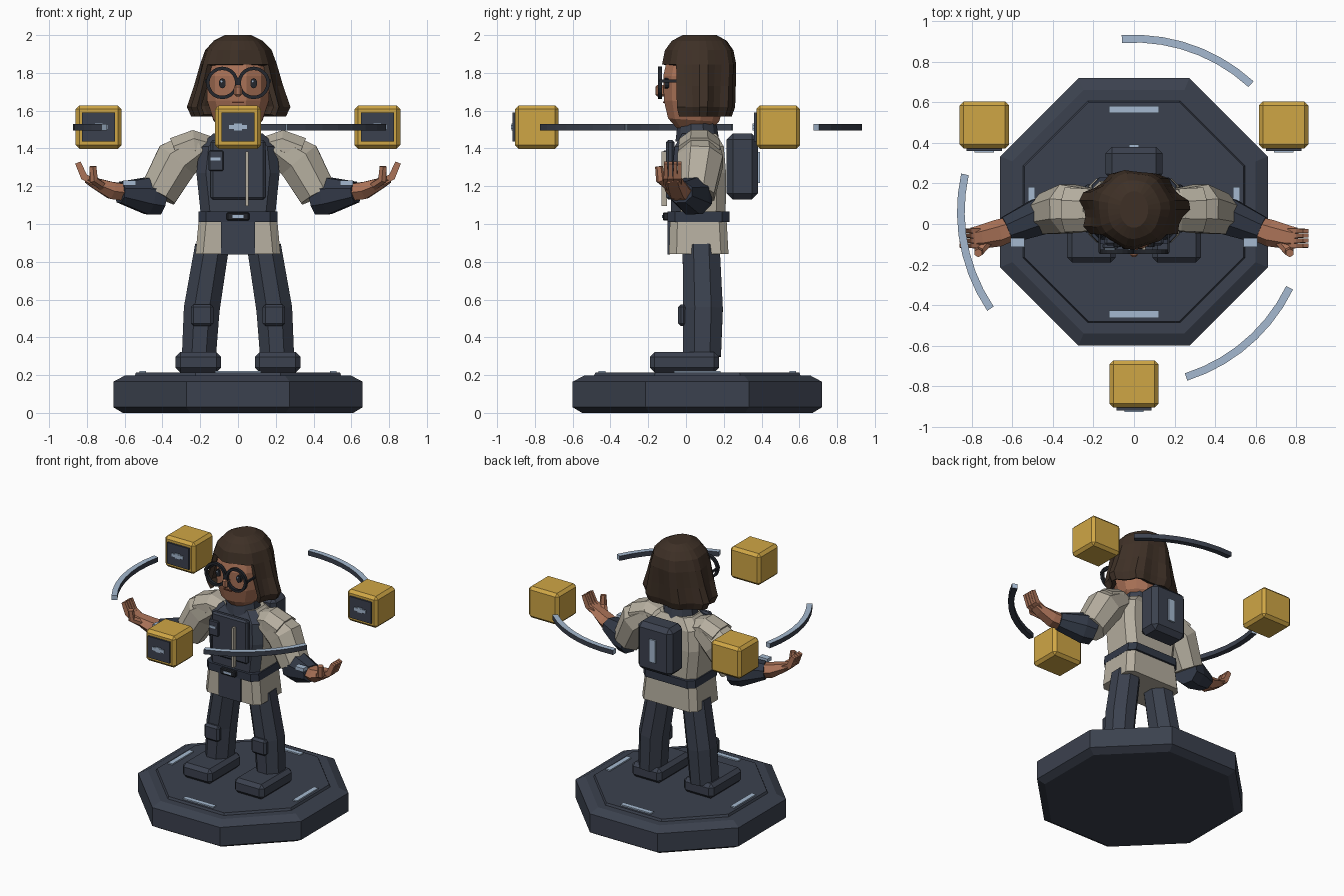
import bpy, bmesh, math
from mathutils import Vector

if "Cube" in bpy.data.objects:
    bpy.data.objects.remove(bpy.data.objects["Cube"])


def material(name, hex_colour):
    def lin(c):
        c /= 255
        return c / 12.92 if c <= 0.04045 else ((c + 0.055) / 1.055) ** 2.4
    m = bpy.data.materials.new(name)
    m.diffuse_color = tuple(lin(int(hex_colour[i:i + 2], 16)) for i in (0, 2, 4)) + (1,)
    m.use_nodes = True
    m.node_tree.nodes["Principled BSDF"].inputs["Base Color"].default_value = m.diffuse_color
    return m


NAVY = material("navy_cloth", "3B414E")
BELT = material("belt_blue", "323947")
BLACK = material("black", "23262C")
BEIGE = material("beige_cloth", "B5AE9F")
SKIN = material("skin", "AB7358")
HAIR = material("dark_brown_hair", "3E3026")
YELLOW = material("yellow", "CFA645")
LIGHT = material("pale_blue_light", "A5B9D0")
MOUTH = material("mouth_brown", "70402F")


def finish(name, bm, *mats):
    bmesh.ops.recalc_face_normals(bm, faces=bm.faces)
    me = bpy.data.meshes.new(name)
    bm.to_mesh(me)
    bm.free()
    for m in mats:
        me.materials.append(m)
    ob = bpy.data.objects.new(name, me)
    bpy.context.collection.objects.link(ob)
    return ob


def box(name, centre, size, mat, bevel=0):
    bm = bmesh.new()
    bmesh.ops.create_cube(bm, size=1)
    for v in bm.verts:
        v.co = Vector(centre) + Vector([a * b for a, b in zip(v.co, size)])
    if bevel:
        bmesh.ops.bevel(bm, geom=bm.edges[:], offset=bevel, segments=1, affect='EDGES')
    return finish(name, bm, mat)


def skin_rings(rings, caps=True):
    bm = bmesh.new()
    rows = [[bm.verts.new(p) for p in r] for r in rings]
    n = len(rows[0])
    for a, b in zip(rows, rows[1:]):
        for i in range(n):
            bm.faces.new((a[i], a[(i + 1) % n], b[(i + 1) % n], b[i]))
    if caps:
        bm.faces.new(rows[0])
        bm.faces.new(rows[-1])
    return bm


def tube(name, pts, radii, mat, sides=8):
    """Loft polygons along a path; each radius pair is (across, depth)."""
    pts = [Vector(p) for p in pts]
    rings = []
    k = 1 / math.cos(math.pi / sides)
    for i, p in enumerate(pts):
        t = (pts[min(i + 1, len(pts) - 1)] - pts[max(i - 1, 0)]).normalized()
        u = t.cross(Vector((0, 0, 1) if abs(t.y) > 0.9 else (0, 1, 0))).normalized()
        v = u.cross(t)
        ru, rv = radii[i]
        rings.append([p + k * (u * ru * math.cos(a) + v * rv * math.sin(a))
                      for a in [(j + 0.5) * 2 * math.pi / sides for j in range(sides)]])
    return finish(name, skin_rings(rings), mat)


def slab_ring(z, w, y0, y1, c):
    """Rectangle with cut corners at one height."""
    return [(-w + c, y0, z), (w - c, y0, z), (w, y0 + c, z), (w, y1 - c, z),
            (w - c, y1, z), (-w + c, y1, z), (-w, y1 - c, z), (-w, y0 + c, z)]


# Octagonal base, raised deck and its lights
CY = 0.06


def octagon(z, r):
    return [(r / math.cos(math.pi / 8) * math.cos((j + .5) * math.pi / 4),
             CY + r / math.cos(math.pi / 8) * math.sin((j + .5) * math.pi / 4), z) for j in range(8)]


finish("base", skin_rings([octagon(z, r) for z, r in
                           ((0, .61), (.03, .66), (.165, .66), (.197, .60))]), NAVY)
finish("base_deck", skin_rings([octagon(.19, .55), octagon(.213, .54)]), NAVY)
for s in (-1, 1):
    box("deck_light", (0, CY + s * .505, .214), (.245, .035, .016), LIGHT)
    box("deck_light", (s * .505, CY, .214), (.035, .245, .016), LIGHT)

# Coat skirt, belt and torso
finish("coat_skirt", skin_rings([slab_ring(.84, .225, -.09, .225, .04),
                                 slab_ring(1.02, .208, -.085, .215, .04)]), BEIGE)
box("skirt_front_panel", (0, -.091, .927), (.18, .012, .176), NAVY)
finish("belt", skin_rings([slab_ring(1.01, .21, -.098, .23, .04),
                           slab_ring(1.065, .208, -.098, .23, .04)]), BELT)
box("buckle", (0, -.108, 1.04), (.12, .03, .042), BLACK, .006)
box("buckle_light", (0, -.122, 1.04), (.06, .008, .016), LIGHT)
torso = finish("torso", skin_rings([slab_ring(1.06, .198, -.08, .21, .05),
                                    slab_ring(1.27, .22, -.075, .212, .05),
                                    slab_ring(1.41, .205, -.06, .2, .05),
                                    slab_ring(1.48, .13, -.02, .16, .04)]), BEIGE, NAVY)
for f in torso.data.polygons:
    f.material_index = 1 if f.normal.y < -.4 else 0
box("chest_plate", (0, -.083, 1.287), (.29, .044, .315), NAVY, .012)
box("chest_strap", (.048, -.116, 1.24), (.016, .03, .29), BEIGE)
box("chest_pocket", (-.116, -.108, 1.335), (.078, .026, .11), NAVY, .006)
box("pocket_light", (-.119, -.122, 1.345), (.052, .008, .016), LIGHT)
box("backpack", (0, .298, 1.305), (.28, .165, .35), NAVY, .032)
box("backpack_light", (0, .384, 1.3), (.05, .016, .165), LIGHT)
tube("collar", [(0, .06, 1.44), (0, .058, 1.53)], [(.125, .11), (.11, .098)], NAVY, 10)

# Limbs, mirrored left and right
for s in (-1, 1):
    tube("leg", [(s * .138, .08, .88), (s * .192, .09, .55), (s * .207, .085, .30)],
         [(.09, .098), (.095, .105), (.09, .1)], NAVY)
    box("knee_pad", (s * .19, -.02, .517), (.12, .045, .115), NAVY, .015)
    box("boot", (s * .21, -.008, .268), (.24, .365, .108), NAVY, .025)
    tube("shoulder_cap", [(s * .14, .07, 1.40), (s * .23, .07, 1.42), (s * .33, .07, 1.38)],
         [(.06, .08), (.078, .105), (.08, .11)], BEIGE)
    tube("sleeve", [(s * .2, .07, 1.42), (s * .325, .075, 1.335), (s * .425, .05, 1.155)],
         [(.09, .1), (.118, .12), (.1, .1)], BEIGE)
    tube("cuff", [(s * .4, .055, 1.135), (s * .47, .035, 1.15), (s * .625, -.03, 1.168)],
         [(.085, .085), (.1, .09), (.055, .068)], BELT)
    box("cuff_light", (s * .575, -.092, 1.218), (.07, .045, .026), LIGHT)
    tube("palm", [(s * .58, -.015, 1.165), (s * .67, -.045, 1.178), (s * .76, -.065, 1.217),
                  (s * .8, -.07, 1.237)],
         [(.045, .05), (.045, .058), (.028, .05), (.02, .045)], SKIN, 6)
    for y in (-.107, -.082, -.057, -.034):
        tube("finger", [(s * .765, y, 1.222), (s * .815, y, 1.25), (s * .848, y, 1.325)],
             [(.017, .011), (.019, .011), (.015, .01)], SKIN, 4)
    tube("thumb", [(s * .72, -.09, 1.2), (s * .765, -.135, 1.235), (s * .768, -.143, 1.305)],
         [(.022, .022), (.022, .022), (.018, .018)], SKIN, 6)

# Head and face
tube("head", [(0, .035, 1.50), (0, .04, 1.55), (0, .045, 1.65), (0, .045, 1.78),
              (0, .05, 1.85), (0, .06, 1.90)],
     [(.08, .085), (.13, .135), (.163, .162), (.168, .165), (.15, .152), (.08, .08)], SKIN, 12)
box("nose", (0, -.135, 1.705), (.04, .055, .06), SKIN, .01)
box("mouth", (0, -.117, 1.645), (.062, .01, .009), MOUTH)
for s in (-1, 1):
    x = s * .083
    tube("eye", [(x, -.09, 1.745), (x, -.114, 1.745)], [(.018, .026)] * 2, BLACK, 10)
    tube("eye_glint", [(x - .005, -.112, 1.755), (x - .005, -.117, 1.755)], [(.005, .005)] * 2, LIGHT, 6)
    # Round spectacle rim swept from a small square section
    bm = bmesh.new()
    rim = [[bm.verts.new((x + r * math.cos(a), y, 1.747 + r * math.sin(a)))
            for r, y in ((.068, -.148), (.086, -.148), (.086, -.126), (.068, -.126))]
           for a in [i * math.pi / 10 for i in range(20)]]
    for i in range(20):
        a, b = rim[i], rim[(i + 1) % 20]
        for j in range(4):
            bm.faces.new((a[j], a[(j + 1) % 4], b[(j + 1) % 4], b[j]))
    finish("spectacle_rim", bm, BLACK)
    box("spectacle_arm", (s * .17, -.07, 1.757), (.012, .14, .014), BLACK)
box("spectacle_bridge", (0, -.137, 1.757), (.03, .02, .014), BLACK)

# Bobbed hair: lobed shell with the front opened beneath the fringe
N = 28
profile = [(2.0, .07, .09, 0), (1.97, .13, .145, .01), (1.92, .175, .18, .02), (1.845, .2, .193, .03),
           (1.73, .228, .187, .05), (1.62, .262, .182, .06), (1.57, .24, .165, .06)]
rings = []
for z, rx, ry, lobe in profile:
    ring = []
    for j in range(N):
        a = j * 2 * math.pi / N
        k = 1 + lobe * (1 if j % 4 < 2 else -1)
        ring.append((rx * k * math.cos(a), .072 + ry * k * math.sin(a), z))
    rings.append(ring)
bm = skin_rings(rings, caps=False)
bm.verts.ensure_lookup_table()
bm.faces.new(bm.verts[:N])
opening = [f for f in bm.faces if f.calc_center_median().z < 1.84 and f.calc_center_median().y < -.045]
bmesh.ops.delete(bm, geom=opening, context='FACES')
hair = finish("hair", bm, HAIR)
shell = hair.modifiers.new("thickness", 'SOLIDIFY')
shell.thickness = .03
shell.offset = -1

# Three floating cubes with front screens
for x, y in ((-.738, .488), (.738, .488), (0, -.79)):
    box("floating_cube", (x, y, 1.513), (.244, .232, .23), YELLOW, .02)
    box("cube_screen", (x, y - .119, 1.513), (.175, .02, .155), NAVY)
    box("screen_light", (x, y - .13, 1.513), (.095, .012, .022), LIGHT)
    box("screen_light_dot", (x, y - .13, 1.513), (.04, .01, .036), LIGHT)

# Three arc segments orbiting the figure, dark with pale top and ends
for start in (47.5, 167.5, 287.5):
    rings = []
    for i in range(8):
        a = math.radians(start + 46.5 * i / 7)
        rings.append([(r * math.cos(a), CY + r * math.sin(a), z)
                      for r, z in ((.835, 1.496), (.873, 1.496), (.873, 1.53), (.835, 1.53))])
    arc = finish("orbit_arc", skin_rings(rings), NAVY, LIGHT)
    last = len(arc.data.polygons) - 2
    for f in arc.data.polygons:
        f.material_index = 1 if f.normal.z > .5 or f.index >= last else 0
